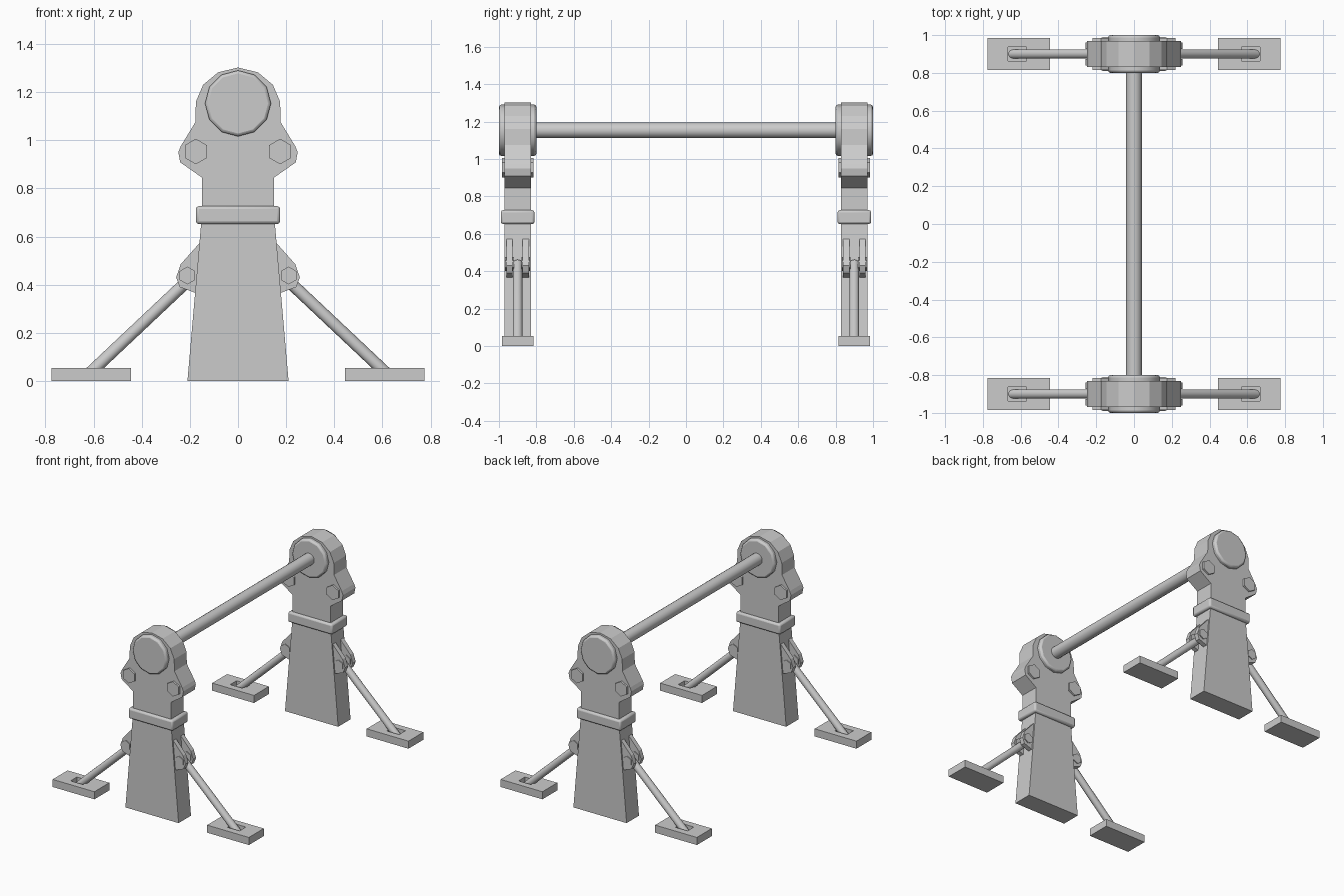
import bpy, bmesh
from math import sin, cos, pi, radians
from mathutils import Vector

if "Cube" in bpy.data.objects:
    bpy.data.objects.remove(bpy.data.objects["Cube"])


def finish(name, bm, bevel=0, smooth=False):
    bmesh.ops.recalc_face_normals(bm, faces=bm.faces)
    me = bpy.data.meshes.new(name)
    bm.to_mesh(me)
    bm.free()
    ob = bpy.data.objects.new(name, me)
    bpy.context.collection.objects.link(ob)
    if bevel:
        m = ob.modifiers.new("bevel", 'BEVEL')
        m.width, m.segments = bevel, 2
        m.limit_method = 'ANGLE'
        m.angle_limit = radians(50)
    if smooth:
        bpy.ops.object.select_all(action='DESELECT')
        ob.select_set(True)
        bpy.context.view_layer.objects.active = ob
        bpy.ops.object.shade_smooth_by_angle(angle=radians(35))
    return ob


def plate(name, pts, y, half, **kw):
    """Extrude an x/z outline along y, centred on y."""
    bm = bmesh.new()
    f = bm.faces.new([bm.verts.new((x, y - half, z)) for x, z in pts])
    ext = bmesh.ops.extrude_face_region(bm, geom=[f])["geom"]
    bmesh.ops.translate(bm, vec=(0, 2 * half, 0),
                        verts=[v for v in ext if isinstance(v, bmesh.types.BMVert)])
    return finish(name, bm, **kw)


def ngon(x, z, r, n):
    return [(x + r * sin(2 * pi * i / n), z + r * cos(2 * pi * i / n)) for i in range(n)]


def strut(name, sx, y):
    """Sloping round bar, cut level at its lower end."""
    top, low = Vector((sx * .18, y, .443)), Vector((sx * .629, y, .02))
    d = (low - top).normalized()
    side, up = Vector((0, 1, 0)), d.cross(Vector((0, 1, 0)))
    bm = bmesh.new()
    rings = [[], []]
    n = 16
    for i in range(n):
        a = 2 * pi * i / n
        p = top + .025 * (cos(a) * side + sin(a) * up)
        rings[0].append(bm.verts.new(p))
        rings[1].append(bm.verts.new(p + d * ((low.z - p.z) / d.z)))
    for i in range(n):
        j = (i + 1) % n
        bm.faces.new((rings[0][i], rings[0][j], rings[1][j], rings[1][i]))
    bm.faces.new(rings[0])
    bm.faces.new(rings[1])
    return finish(name, bm, smooth=True)


def foot(name, sx, y):
    """Flat pad with a rectangular pocket in its top."""
    bm = bmesh.new()
    bmesh.ops.create_cube(bm, size=1)
    for v in bm.verts:
        v.co = (sx * .61 + v.co.x * .33, y + v.co.y * .168, (v.co.z + .5) * .054)
    top = max(bm.faces, key=lambda f: f.calc_center_median().z)
    bmesh.ops.inset_individual(bm, faces=[top], thickness=.03)
    for v in top.verts:
        v.co.x = sx * .6185 + (.0485 if v.co.x > sx * .61 else -.0485)
        v.co.y = y + (.036 if v.co.y > y else -.036)
    floor = bmesh.ops.extrude_discrete_faces(bm, faces=[top])["faces"][0]
    for v in floor.verts:
        v.co.z = .02
    return finish(name, bm)


# Right half of the post outline, from the ground to the crown
half = [(.21, 0), (.15, .69), (.15, .845), (.24, .908), (.248, .95), (.238, .975),
        (.177, 1.075), (.175, 1.16), (.145, 1.23), (.083, 1.282)]
post = half + [(0, 1.302)] + [(-x, z) for x, z in reversed(half)]
lug = [(.158, .575), (.238, .485), (.257, .43), (.242, .39), (.18, .367), (.15, .367)]

for sy, end in ((-1, "front"), (1, "back")):
    y = sy * .9
    plate(end + "_post", post, y, .07)
    plate(end + "_bearing_disc", ngon(0, 1.153, .137, 12), y, .1, bevel=.012, smooth=True)
    plate(end + "_collar", [(-.175, .652), (.175, .652), (.175, .726), (-.175, .726)],
          y, .09, bevel=.012, smooth=True)
    for sx, hand in ((-1, "left"), (1, "right")):
        tag = f"{end}_{hand}_"
        plate(tag + "head_bolt", ngon(sx * .175, .953, .053, 6), y, .084)
        # Hinge lugs with a bolt each, holding the strut between them
        for s in (-1, 1):
            plate(tag + "lug", [(sx * x, z) for x, z in lug], y + s * .0435, .0165)
            plate(tag + "lug_bolt", ngon(sx * .21, .438, .037, 6), y + s * .0435, .0235)
        strut(tag + "strut", sx, y)
        foot(tag + "foot", sx, y)

# Long bar joining the two posts
plate("crossbar", ngon(0, 1.153, .042, 16), 0, .85, smooth=True)
